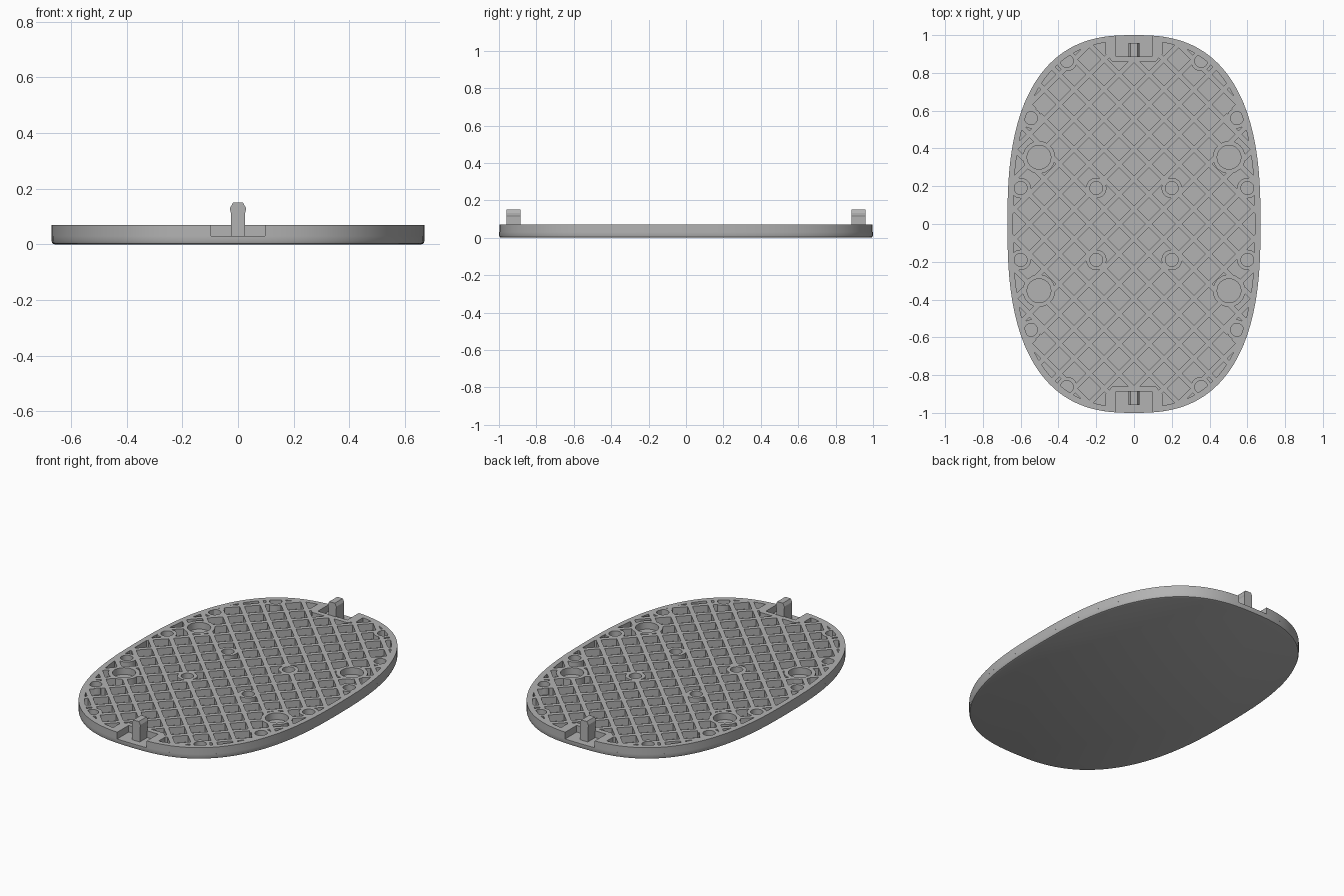
import bpy, bmesh, math

cube = bpy.data.objects.get("Cube")
if cube:
    bpy.data.objects.remove(cube)

HALF_X, HALF_Y, TOP, FLOOR, POWER = 0.67, 1.0, 0.07, 0.03, 2.6
PITCH, RIB, RIM, NOTCH = 0.112, 0.026, 0.03, 0.097

grey = bpy.data.materials.new("grey plastic")
grey.use_nodes = True
grey.diffuse_color = (0.45, 0.45, 0.45, 1)
grey.node_tree.nodes["Principled BSDF"].inputs["Base Color"].default_value = (0.45, 0.45, 0.45, 1)


def make(name, bm):
    bmesh.ops.recalc_face_normals(bm, faces=bm.faces)
    mesh = bpy.data.meshes.new(name)
    bm.to_mesh(mesh)
    bm.free()
    mesh.materials.append(grey)
    ob = bpy.data.objects.new(name, mesh)
    bpy.context.collection.objects.link(ob)
    return ob


def loft(bm, rings):
    """Closed solid through a stack of rings of 3D points."""
    loops = [[bm.verts.new(p) for p in ring] for ring in rings]
    bm.faces.new(loops[0][::-1])
    bm.faces.new(loops[-1])
    n = len(loops[0])
    for a, b in zip(loops, loops[1:]):
        for i in range(n):
            j = (i + 1) % n
            bm.faces.new((a[i], a[j], b[j], b[i]))


def at_height(points, z):
    return [(x, y, z) for x, y in points]


def wall(bm, outer, inner, closed):
    """Upright wall between two matching paths, from the floor to the top."""
    sections = [[bm.verts.new((*o, FLOOR)), bm.verts.new((*o, TOP)),
                 bm.verts.new((*i, TOP)), bm.verts.new((*i, FLOOR))]
                for o, i in zip(outer, inner)]
    if closed:
        sections.append(sections[0])
    else:
        bm.faces.new(sections[0])
        bm.faces.new(sections[-1][::-1])
    for a, b in zip(sections, sections[1:]):
        for k in range(4):
            m = (k + 1) % 4
            bm.faces.new((a[k], a[m], b[m], b[k]))


def oval_point(angle, inset):
    c, s = math.cos(angle), math.sin(angle)
    e = 2 / POWER
    return (math.copysign(abs(c) ** e, c) * (HALF_X - inset),
            math.copysign(abs(s) ** e, s) * (HALF_Y - inset))


def oval(inset, n=128):
    return [oval_point(2 * math.pi * i / n, inset) for i in range(n)]


def side_arc(side, inset, n=64):
    """One long side of the oval, stopping at the clip notches."""
    end = math.acos((NOTCH / (HALF_X - inset)) ** (POWER / 2))
    points = [oval_point(end * (2 * i / n - 1), inset) for i in range(n + 1)]
    return [(side * x, y) for x, y in points]


def circle(x, y, r, n=32):
    """Circle, flattened where it would pass through the rim."""
    points = []
    for i in range(n):
        px, py = x + r * math.cos(2 * math.pi * i / n), y + r * math.sin(2 * math.pi * i / n)
        reach = (abs(px) / (HALF_X - 0.01)) ** POWER + (abs(py) / (HALF_Y - 0.01)) ** POWER
        k = min(1, reach ** (-1 / POWER))
        points.append((px * k, py * k))
    return points


def to_plane(t, offset, turn):
    """Point at distance t along a diagonal line with the given offset."""
    h = math.sqrt(0.5)
    return (h * (t - turn * offset), h * (turn * t + offset))


def span(offset, turn, polygon):
    """Where a diagonal line enters and leaves a convex polygon."""
    h = math.sqrt(0.5)
    local = [(h * (x + turn * y), h * (y - turn * x) - offset) for x, y in polygon]
    hits = []
    for (t0, d0), (t1, d1) in zip(local, local[1:] + local[:1]):
        if (d0 < 0) != (d1 < 0):
            hits.append(t0 + (t1 - t0) * d0 / (d0 - d1))
    return (min(hits), max(hits)) if hits else None


# Boss positions, mirrored to all four quarters: x, y, hole radius, outer radius
bosses = [(sx * x, sy * y, r, o)
          for x, y, r, o in [(0.2, 0.19, 0.034, 0.054), (0.6, 0.19, 0.034, 0.054),
                             (0.545, 0.56, 0.034, 0.054), (0.355, 0.863, 0.034, 0.054),
                             (0.503, 0.353, 0.063, 0.086)]
          for sx in (1, -1) for sy in (1, -1)]
pads = [[(-0.125, s * 0.875), (0.125, s * 0.875), (0.125, s * 1.1), (-0.125, s * 1.1)] for s in (1, -1)]

# Floor plate with a rounded lower edge
bm = bmesh.new()
loft(bm, [at_height(oval(inset), z)
          for inset, z in ((0.012, 0), (0.0035, 0.0035), (0, 0.012), (0, FLOOR))])
floor = make("floor_plate", bm)

# Rim in two halves, open at the clip notches
bm = bmesh.new()
for side in (1, -1):
    wall(bm, side_arc(side, 0), side_arc(side, RIM), False)
rim = make("rim", bm)

# Round boss walls
bm = bmesh.new()
for x, y, r, o in bosses:
    wall(bm, circle(x, y, o), circle(x, y, r), True)
boss_walls = make("boss_walls", bm)

# Chamfered walls round the clip notches
bm = bmesh.new()
for s in (1, -1):
    outer = [(-0.15, 0.97), (-0.15, 0.9), (-0.115, 0.86), (0.115, 0.86), (0.15, 0.9), (0.15, 0.97)]
    inner = [(math.copysign(NOTCH, x), max(y, 0.89)) for x, y in outer]
    inner[1], inner[4] = (-NOTCH, 0.91), (NOTCH, 0.91)
    wall(bm, [(x, s * y) for x, y in outer], [(x, s * y) for x, y in inner], False)
make("notch_walls", bm)

# Diagonal ribs, interrupted at the bosses and notches
bm = bmesh.new()
boundary = oval(RIM / 2)
for turn in (1, -1):
    for i in range(-11, 11):
        mid = (i + 0.5) * PITCH
        low, high = (span(mid + d, turn, boundary) for d in (-RIB / 2, RIB / 2))
        if not low or not high:
            continue
        gaps = [g for g in (span(mid, turn, pad) for pad in pads) if g]
        for x, y, r, o in bosses:
            h = math.sqrt(0.5)
            t, d = h * (x + turn * y), h * (y - turn * x) - mid
            near = max(0, abs(d) - RIB / 2)
            if near < r + 0.003:
                reach = math.sqrt((r + 0.003) ** 2 - near ** 2)
                gaps.append((t - reach, t + reach))
        start = (low[0], high[0])
        for g0, g1 in sorted(gaps) + [(9, 9)]:
            stop = (min(g0, low[1]), min(g0, high[1]))
            if min(stop) - max(start) > 0.005:
                corners = [to_plane(t, mid + d, turn) for t, d in
                           ((start[0], -RIB / 2), (stop[0], -RIB / 2),
                            (stop[1], RIB / 2), (start[1], RIB / 2))]
                loft(bm, [at_height(corners, FLOOR), at_height(corners, TOP)])
            start = (max(start[0], g1), max(start[1], g1))
make("diagonal_ribs", bm)

# Snap clips standing in the end notches
half = [(0.025, 0.02), (0.025, 0.112), (0.028, 0.122), (0.028, 0.132), (0.018, 0.15)]
profile = half + [(-x, z) for x, z in reversed(half)]
for name, y in (("front_clip", -0.922), ("back_clip", 0.922)):
    bm = bmesh.new()
    loft(bm, [[(x, y + d, z) for x, z in profile] for d in (-0.037, 0.037)])
    make(name, bm)

# Smooth the curved walls, keep edges crisp
bpy.ops.object.select_all(action="DESELECT")
for ob in (floor, rim, boss_walls):
    ob.select_set(True)
bpy.context.view_layer.objects.active = floor
bpy.ops.object.shade_smooth_by_angle(angle=math.radians(30))
